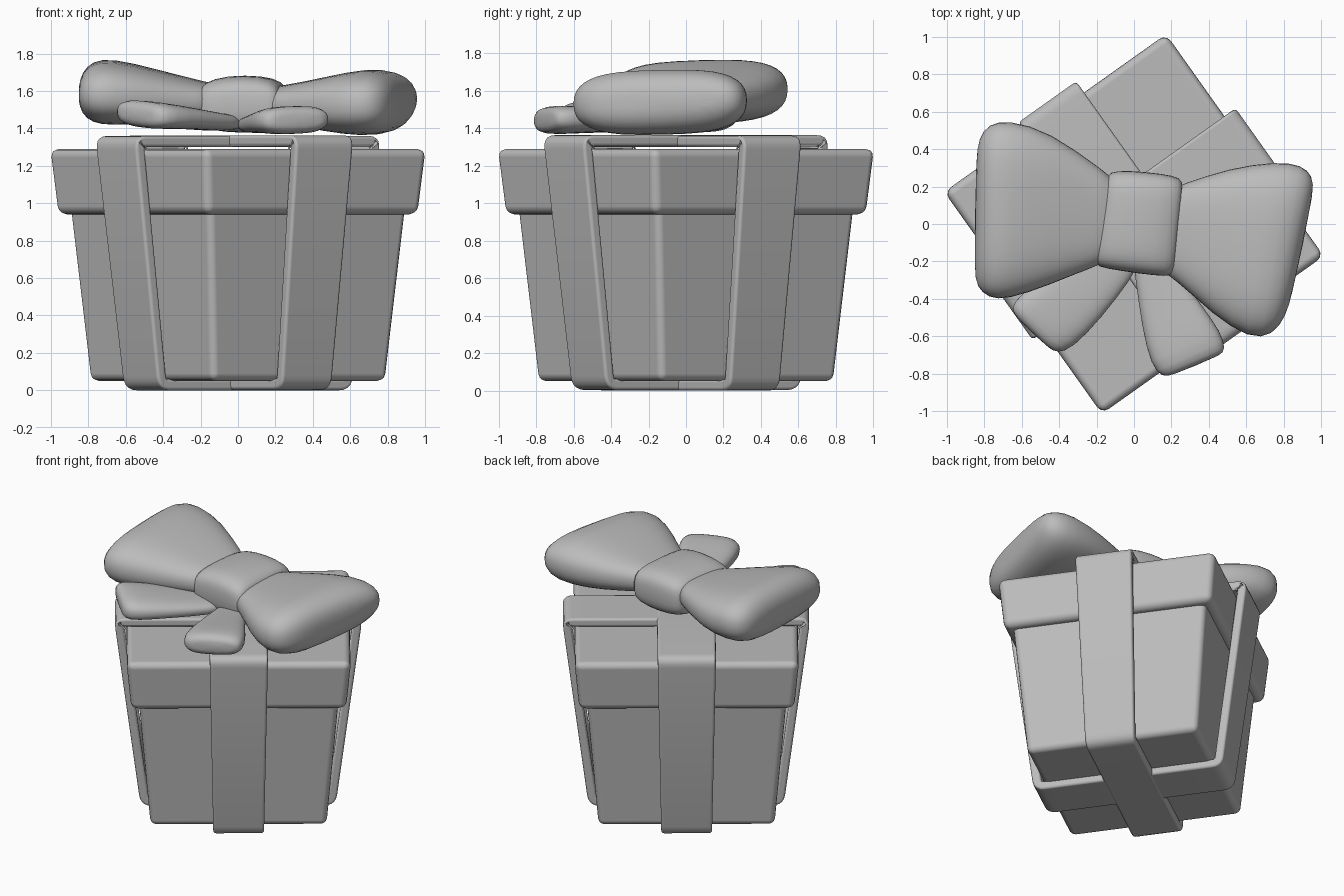
import bpy, bmesh, math
from mathutils import Vector

cube = bpy.data.objects.get("Cube")
if cube:
    bpy.data.objects.remove(cube, do_unlink=True)

TURN = math.radians(35.4)

grey = bpy.data.materials.new("plain grey")
grey.use_nodes = True
COLOUR = (0.5, 0.5, 0.5, 1)
grey.diffuse_color = COLOUR
grey.node_tree.nodes["Principled BSDF"].inputs["Base Color"].default_value = COLOUR


def finish(name, verts, faces, turn=0.0):
    mesh = bpy.data.meshes.new(name)
    mesh.from_pydata(verts, [], faces)
    mesh.materials.append(grey)
    for p in mesh.polygons:
        p.use_smooth = True
    ob = bpy.data.objects.new(name, mesh)
    ob.rotation_euler.z = turn
    bpy.context.collection.objects.link(ob)
    return ob


def fix_normals(ob):
    bm = bmesh.new()
    bm.from_mesh(ob.data)
    bmesh.ops.recalc_face_normals(bm, faces=bm.faces)
    bm.to_mesh(ob.data)
    bm.free()


def bevel(ob, width, angle):
    m = ob.modifiers.new("rounding", "BEVEL")
    m.width, m.segments = width, 3
    m.limit_method, m.angle_limit = "ANGLE", math.radians(angle)
    m.harden_normals = True
    m.use_clamp_overlap = False


def tapered_box(name, low, high, z0, z1, r):
    corners = [(-1, -1), (1, -1), (1, 1), (-1, 1)]
    verts = [(x * h, y * h, z) for h, z in ((low, z0), (high, z1)) for x, y in corners]
    faces = [(3, 2, 1, 0), (4, 5, 6, 7)]
    faces += [(i, (i + 1) % 4, (i + 1) % 4 + 4, i + 4) for i in range(4)]
    bevel(finish(name, verts, faces, TURN), r, 30)


def ribbon_band(name, turn, lift):
    # Rounded trapezoid path wrapped round the box, thickened inwards
    z0, z1, r = lift, 1.36 + lift, 0.075
    pts = [Vector(p) for p in ((-0.635, z0), (0.635, z0), (0.81, z1), (-0.81, z1))]
    path = []
    for i, p in enumerate(pts):
        a = p + (pts[i - 1] - p).normalized() * r
        b = p + (pts[(i + 1) % 4] - p).normalized() * r
        for k in range(6):
            t = k / 5
            path.append(a * (1 - t) ** 2 + p * 2 * t * (1 - t) + b * t * t)
    verts, faces, n = [], [], len(path)
    for p in path:
        w = 0.165 + 0.025 * p.y / 1.36
        verts += [(p.x, -w, p.y), (p.x, w, p.y)]
    for i in range(n):
        j = (i + 1) % n
        faces.append((2 * i + 1, 2 * j + 1, 2 * j, 2 * i))
    ob = finish(name, verts, faces, turn)
    m = ob.modifiers.new("thickness", "SOLIDIFY")
    m.thickness, m.offset = 0.06, -1
    bevel(ob, 0.018, 60)


def pillow(name, sections, ku=0.6, kv=0.8, n=20):
    # Loft of rounded sections: front point, back point, half height
    verts, faces = [], []
    for a, b, h in sections:
        a, b = Vector(a), Vector(b)
        for k in range(n):
            t = 2 * math.pi * (k + 0.5) / n
            u = math.copysign(abs(math.cos(t)) ** ku, math.cos(t))
            v = math.copysign(abs(math.sin(t)) ** kv, math.sin(t))
            verts.append((a + b) / 2 + (b - a) / 2 * u + Vector((0, 0, h * v)))
    for s in range(len(sections) - 1):
        for k in range(n):
            j = (k + 1) % n
            faces.append((s * n + k, s * n + j, s * n + n + j, s * n + n + k))
    last = (len(sections) - 1) * n
    faces += [tuple(reversed(range(n))), tuple(range(last, last + n))]
    ob = finish(name, verts, faces)
    fix_normals(ob)
    ob.modifiers.new("smooth", "SUBSURF").levels = 1
    ob.modifiers["smooth"].render_levels = 1


# Box and lid
tapered_box("box_body", 0.573, 0.655, 0.05, 1.02, 0.04)
tapered_box("box_lid", 0.70, 0.732, 0.94, 1.29, 0.045)

# Crossed ribbon bands
ribbon_band("ribbon_band_a", TURN, 0.0)
ribbon_band("ribbon_band_b", TURN + math.pi / 2, 0.003)

# Bow loops
pillow("bow_loop_left", [
    ((-0.08, -0.19, 1.53), (-0.05, 0.21, 1.55), 0.09),
    ((-0.22, -0.23, 1.54), (-0.17, 0.29, 1.56), 0.10),
    ((-0.45, -0.33, 1.56), (-0.45, 0.50, 1.59), 0.145),
    ((-0.68, -0.41, 1.58), (-0.67, 0.56, 1.61), 0.18),
    ((-0.78, -0.40, 1.58), (-0.78, 0.54, 1.61), 0.165),
    ((-0.84, -0.34, 1.58), (-0.83, 0.46, 1.60), 0.11),
    ((-0.855, -0.26, 1.58), (-0.845, 0.36, 1.60), 0.04)])
pillow("bow_loop_right", [
    ((0.10, -0.24, 1.52), (0.14, 0.18, 1.54), 0.09),
    ((0.22, -0.29, 1.52), (0.28, 0.22, 1.54), 0.10),
    ((0.42, -0.49, 1.52), (0.50, 0.30, 1.54), 0.145),
    ((0.62, -0.62, 1.53), (0.76, 0.34, 1.55), 0.185),
    ((0.74, -0.60, 1.53), (0.90, 0.32, 1.55), 0.165),
    ((0.81, -0.50, 1.53), (0.955, 0.26, 1.56), 0.11),
    ((0.845, -0.38, 1.53), (0.965, 0.18, 1.56), 0.04)])

# Knot in the middle of the bow
pillow("bow_knot", [
    ((-0.22, -0.20, 1.52), (-0.15, 0.25, 1.53), 0.09),
    ((-0.20, -0.23, 1.52), (-0.13, 0.28, 1.53), 0.125),
    ((-0.09, -0.25, 1.53), (-0.04, 0.29, 1.53), 0.155),
    ((0.12, -0.28, 1.53), (0.16, 0.27, 1.53), 0.155),
    ((0.20, -0.28, 1.52), (0.25, 0.25, 1.53), 0.125),
    ((0.22, -0.26, 1.52), (0.27, 0.21, 1.53), 0.09)], 0.5, 0.6)

# Loose ribbon tails
pillow("bow_tail_left", [
    ((0.06, -0.16, 1.43), (-0.16, 0.00, 1.43), 0.04),
    ((-0.01, -0.29, 1.43), (-0.30, -0.12, 1.44), 0.05),
    ((-0.17, -0.50, 1.45), (-0.48, -0.27, 1.47), 0.06),
    ((-0.33, -0.67, 1.46), (-0.62, -0.39, 1.49), 0.075),
    ((-0.41, -0.69, 1.46), (-0.655, -0.44, 1.49), 0.07),
    ((-0.45, -0.67, 1.46), (-0.645, -0.49, 1.49), 0.03)])
pillow("bow_tail_right", [
    ((-0.02, -0.14, 1.42), (0.18, -0.06, 1.42), 0.04),
    ((0.01, -0.30, 1.42), (0.23, -0.25, 1.43), 0.05),
    ((0.04, -0.55, 1.43), (0.36, -0.43, 1.45), 0.06),
    ((0.09, -0.76, 1.44), (0.47, -0.58, 1.45), 0.08),
    ((0.15, -0.82, 1.44), (0.49, -0.67, 1.45), 0.07),
    ((0.20, -0.81, 1.44), (0.47, -0.70, 1.45), 0.03)])
